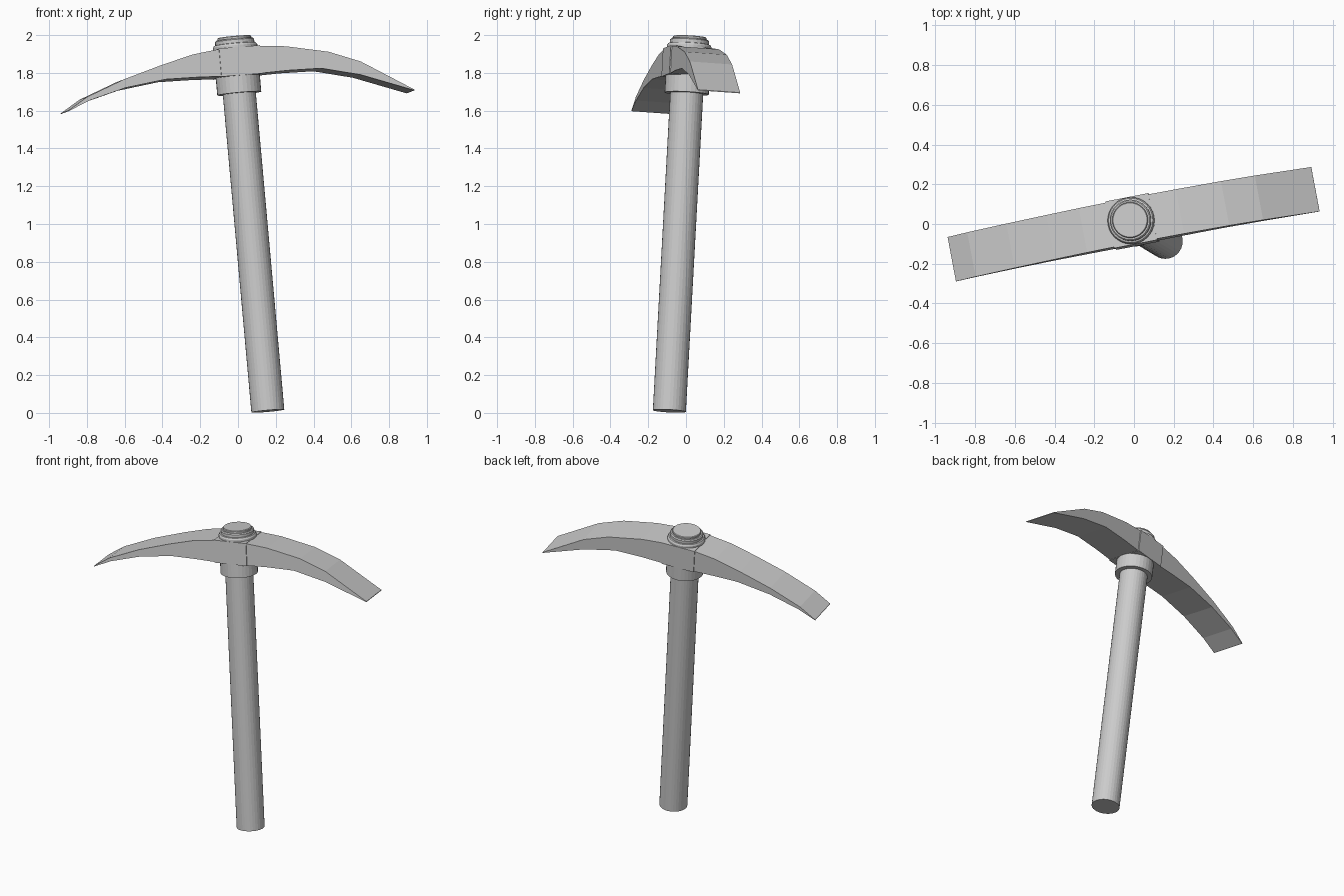
import bpy, bmesh, math
from mathutils import Matrix, Vector

if "Cube" in bpy.data.objects:
    bpy.data.objects.remove(bpy.data.objects["Cube"])

# Tilted tool frame: W runs up the handle, U along the head, V across it
W = Vector((-0.178, 0.108, 1.98)).normalized()
U = Vector((0.98, 0.19, 0.078))
U = (U - W * U.dot(W)).normalized()
V = W.cross(U)
FRAME = Matrix.Translation((0.158, -0.088, 0.01)) @ Matrix((U, V, W)).transposed().to_4x4()


def finish(name, bm):
    bmesh.ops.recalc_face_normals(bm, faces=bm.faces[:])
    me = bpy.data.meshes.new(name)
    bm.to_mesh(me)
    bm.free()
    ob = bpy.data.objects.new(name, me)
    ob.matrix_world = FRAME
    bpy.context.collection.objects.link(ob)
    return ob


def lathe(name, profile, sides=32):
    """Closed turned part from (radius, height) points, bottom to top."""
    bm = bmesh.new()
    rings = [[bm.verts.new((r * math.cos(2 * math.pi * i / sides),
                            r * math.sin(2 * math.pi * i / sides), h))
              for i in range(sides)] for r, h in profile]
    for a, b in zip(rings, rings[1:]):
        for i in range(sides):
            j = (i + 1) % sides
            bm.faces.new((a[i], a[j], b[j], b[i]))
    bm.faces.new(rings[0][::-1])
    bm.faces.new(rings[-1])
    return finish(name, bm)


def slab(name, top, bottom, half):
    """Side profile (u, w) spread across the width, one quad strip per span."""
    bm = bmesh.new()
    rows = [[bm.verts.new((u, y, w)) for u, w, y in
             ((*t, -half), (*t, half), (*b, half), (*b, -half))]
            for t, b in zip(top, bottom)]
    for a, b in zip(rows, rows[1:]):
        for i in range(4):
            j = (i + 1) % 4
            bm.faces.new((a[i], a[j], b[j], b[i]))
    bm.faces.new(rows[0][::-1])
    bm.faces.new(rows[-1])
    return finish(name, bm)


# Shaft, collar under the head, stepped cap on top
lathe("handle", [(0.0875, 0.0), (0.0875, 1.9)])
lathe("collar", [(0.117, 1.69), (0.117, 1.80)])
lathe("cap", [(0.118, 1.90), (0.118, 1.942), (0.112, 1.952), (0.104, 1.954),
              (0.104, 1.972), (0.098, 1.978), (0.09, 1.978), (0.09, 1.988), (0.086, 1.992)])

# Head: centre block and two curved arms thinning to sharp edges
slab("head_block", [(-0.11, 1.93), (0.11, 1.93)], [(-0.11, 1.78), (0.11, 1.78)], 0.12)
slab("right_blade",
     [(0.10, 1.928), (0.25, 1.914), (0.478, 1.867), (0.646, 1.802), (0.921, 1.631)],
     [(0.10, 1.782), (0.25, 1.786), (0.43, 1.783), (0.64, 1.732), (0.921, 1.627)], 0.114)
slab("left_blade",
     [(-0.10, 1.928), (-0.25, 1.910), (-0.422, 1.868), (-0.632, 1.808), (-0.84, 1.730), (-0.947, 1.666)],
     [(-0.10, 1.782), (-0.25, 1.788), (-0.41, 1.790), (-0.63, 1.762), (-0.83, 1.710), (-0.947, 1.662)], 0.114)
